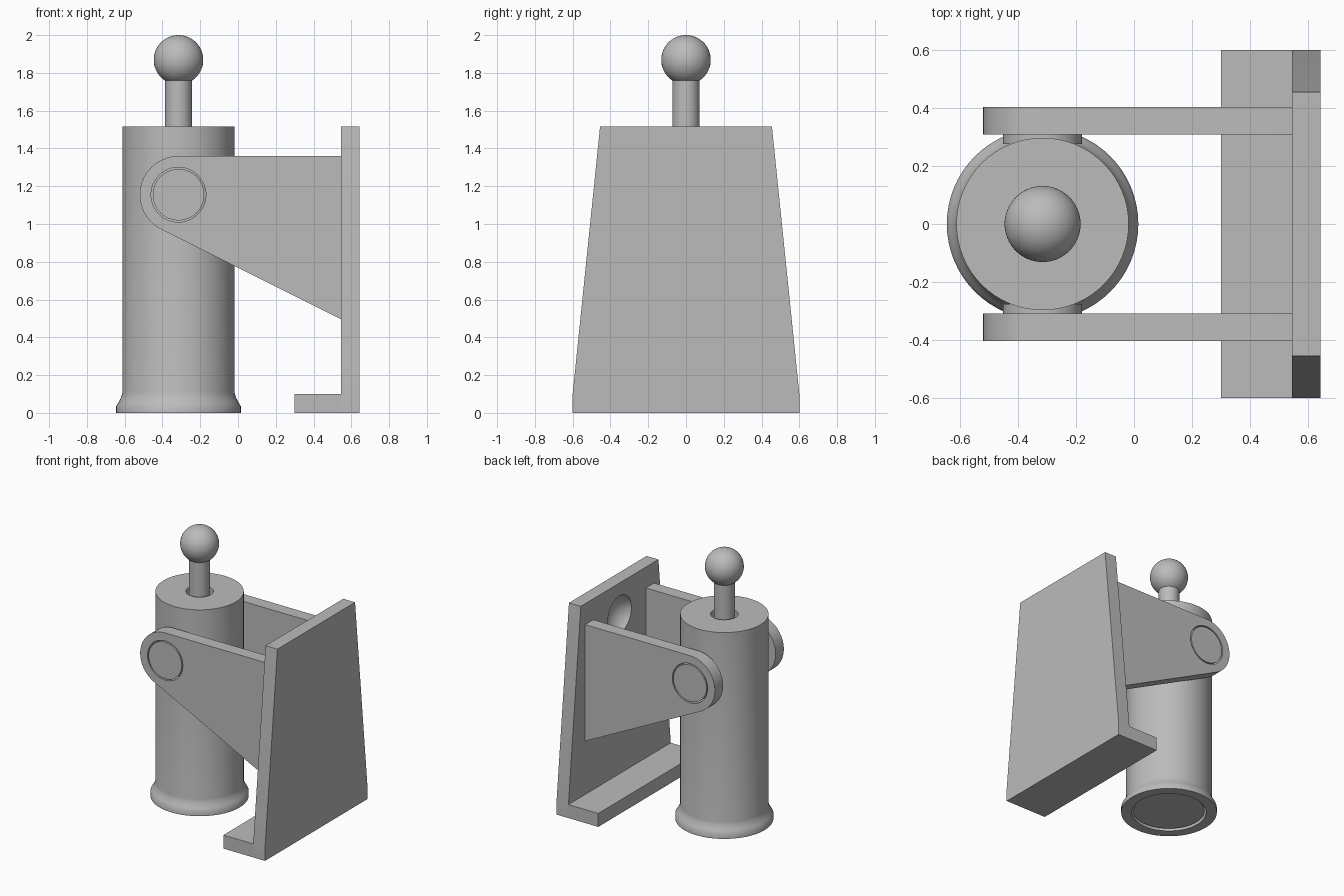
import bpy, bmesh, math
from mathutils import Matrix, Vector

cube = bpy.data.objects.get("Cube")
if cube:
    bpy.data.objects.remove(cube, do_unlink=True)

grey = bpy.data.materials.new("plain_grey")
grey.use_nodes = True
grey.diffuse_color = (0.5, 0.5, 0.5, 1)
grey.node_tree.nodes["Principled BSDF"].inputs["Base Color"].default_value = (0.5, 0.5, 0.5, 1)

PX, PZ = -0.315, 1.155   # pivot axis of the cylinder
SEG = 64


def finish(name, bm):
    """Turn a bmesh into an object with the shared material."""
    bmesh.ops.recalc_face_normals(bm, faces=bm.faces[:])
    mesh = bpy.data.meshes.new(name)
    bm.to_mesh(mesh)
    bm.free()
    mesh.materials.append(grey)
    ob = bpy.data.objects.new(name, mesh)
    bpy.context.collection.objects.link(ob)
    return ob


def smooth(ob, degrees=35):
    """Smooth shading that keeps the hard edges sharp."""
    bm = bmesh.new()
    bm.from_mesh(ob.data)
    for f in bm.faces:
        f.smooth = True
    for e in bm.edges:
        e.smooth = e.calc_face_angle(0) < math.radians(degrees)
    bm.to_mesh(ob.data)
    bm.free()


def prism(name, points, depth):
    """Extrude a closed outline given as 3D points."""
    bm = bmesh.new()
    face = bm.faces.new([bm.verts.new(p) for p in points])
    new = bmesh.ops.extrude_face_region(bm, geom=[face])["geom"]
    bmesh.ops.translate(bm, vec=depth, verts=[v for v in new if isinstance(v, bmesh.types.BMVert)])
    return finish(name, bm)


def lathe(name, profile):
    """Turn an (r, z) profile about the vertical centre line of the cylinder."""
    bm = bmesh.new()
    verts = [bm.verts.new((PX + r, 0, z)) for r, z in profile]
    edges = [bm.edges.new(pair) for pair in zip(verts, verts[1:])]
    bmesh.ops.spin(bm, geom=verts + edges, cent=(PX, 0, 0), axis=(0, 0, 1),
                   angle=math.tau, steps=SEG, use_duplicate=False)
    bmesh.ops.remove_doubles(bm, verts=bm.verts[:], dist=0.0001)
    ob = finish(name, bm)
    smooth(ob)
    return ob


def pin(name, radius, y0, y1):
    """Cylinder along y on the pivot axis."""
    bm = bmesh.new()
    place = Matrix.Translation((PX, (y0 + y1) / 2, PZ)) @ Matrix.Rotation(math.pi / 2, 4, 'X')
    bmesh.ops.create_cone(bm, cap_ends=True, segments=SEG, radius1=radius, radius2=radius,
                          depth=abs(y1 - y0), matrix=place)
    return finish(name, bm)


def cut(ob, cutter):
    """Subtract the cutter and discard it."""
    cutter.hide_render = True
    mod = ob.modifiers.new("cut", 'BOOLEAN')
    mod.operation = 'DIFFERENCE'
    mod.solver = 'EXACT'
    mod.object = cutter
    deps = bpy.context.evaluated_depsgraph_get()
    mesh = bpy.data.meshes.new_from_object(ob.evaluated_get(deps))
    ob.modifiers.clear()
    ob.data = mesh
    bpy.data.objects.remove(cutter, do_unlink=True)


# Hollow cylinder with flared foot and a rod hole in its top
flare = [(0.297 + 0.033 * (1 - t) ** 1.5, 0.035 + 0.075 * t) for t in (0, 0.25, 0.5, 0.75, 1)]
lathe("cylinder_body", [(0.257, 0), (0.33, 0)] + flare +
      [(0.297, 1.515), (0.093, 1.515), (0.093, 1.4), (0.257, 1.4), (0.257, 0)])

# Piston, rod and ball knob
lathe("piston", [(0, 0.012), (0.245, 0.012), (0.245, 0.2), (0, 0.2)])
lathe("piston_rod", [(0, 0.19), (0.071, 0.19), (0.071, 1.8), (0, 1.8)])
lathe("ball_knob", [(0.131 * math.sin(math.pi * i / 32), 1.869 - 0.131 * math.cos(math.pi * i / 32))
                    for i in range(33)])

# Side arms with pivot pins
R = 0.205
tip, foot = Vector((0.55, 1.36)), Vector((0.55, 0.493))
end = math.radians(243.5)
arc = [math.pi / 2 + (end - math.pi / 2) * i / 32 for i in range(33)]
outline = [(PX + R * math.cos(a), PZ + R * math.sin(a)) for a in arc] + [tuple(foot), tuple(tip)]
for side, s in (("left_of_plate", 1), ("right_of_plate", -1)):
    y0, y1 = s * 0.308, s * 0.404
    arm = prism("arm_" + side, [(x, y0, z) for x, z in outline], (0, y1 - y0, 0))
    cut(arm, pin("pin_hole", 0.145, s * 0.25, s * 0.45))
    smooth(arm, 20)
    smooth(pin("pivot_pin_" + side, 0.136, s * 0.275, y1))

# Tapered back plate with a shallow round dish in its inner face
half = [(0.6, 0), (0.6, 0.1), (0.455, 1.515)]
sides = half + [(-y, z) for y, z in reversed(half)]
plate = prism("back_plate", [(0.545, y, z) for y, z in sides], (0.097, 0, 0))
bm = bmesh.new()
bmesh.ops.create_uvsphere(bm, u_segments=48, v_segments=32, radius=0.16,
                          matrix=Matrix.Translation((0.465, 0, 1.28)))
cut(plate, finish("dish_cutter", bm))
smooth(plate, 25)

# Foot ledge under the plate
prism("foot_ledge", [(0.3, -0.6, 0), (0.546, -0.6, 0), (0.546, -0.6, 0.1), (0.3, -0.6, 0.1)], (0, 1.2, 0))
